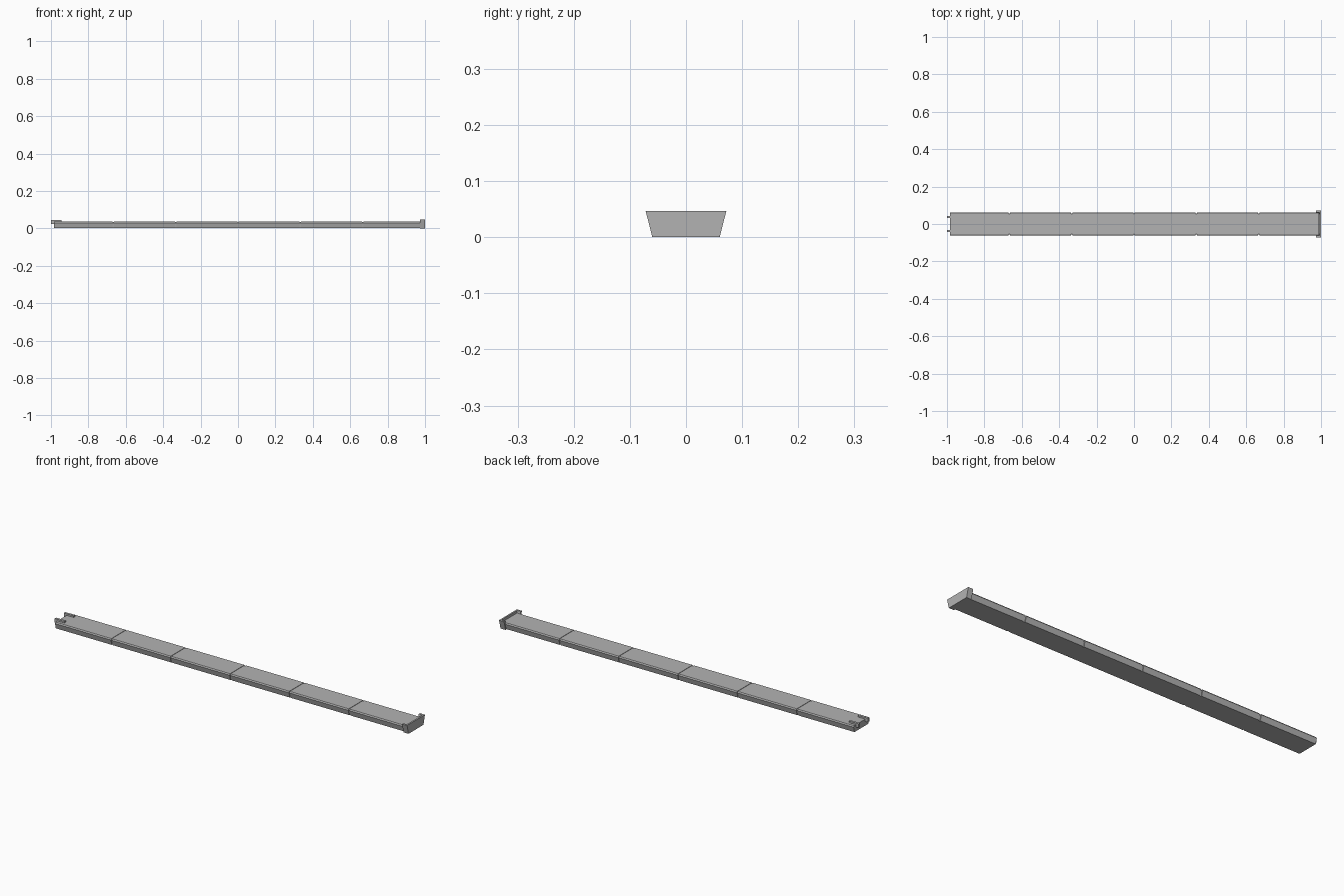
import bpy
import bmesh

cube = bpy.data.objects.get("Cube")
if cube:
    bpy.data.objects.remove(cube, do_unlink=True)

grey = bpy.data.materials.new("plain_grey")
grey.use_nodes = True
colour = (0.45, 0.45, 0.45, 1)
grey.diffuse_color = colour
grey.node_tree.nodes["Principled BSDF"].inputs["Base Color"].default_value = colour


def extrude_x(name, profile, x0, x1):
    """Extrude a (y, z) outline from x0 to x1."""
    bm = bmesh.new()
    ends = [[bm.verts.new((x, y, z)) for y, z in profile] for x in (x0, x1)]
    bm.faces.new(ends[0])
    bm.faces.new(ends[1])
    n = len(profile)
    for i in range(n):
        j = (i + 1) % n
        bm.faces.new((ends[0][i], ends[0][j], ends[1][j], ends[1][i]))
    bmesh.ops.recalc_face_normals(bm, faces=bm.faces)
    mesh = bpy.data.meshes.new(name)
    bm.to_mesh(mesh)
    bm.free()
    mesh.materials.append(grey)
    obj = bpy.data.objects.new(name, mesh)
    bpy.context.collection.objects.link(obj)
    return obj


def mirrored(half):
    """Complete a right-hand half outline across y = 0."""
    return half + [(-y, z) for y, z in reversed(half)]


def block(name, x0, x1, y, width, z0, z1):
    h = width / 2
    return extrude_x(name, [(y - h, z0), (y + h, z0), (y + h, z1), (y - h, z1)], x0, x1)


LEFT, RIGHT, GAP, BOTTOM = -0.985, 0.99, 0.004, 0.003

# Continuous core, seen only in the narrow joints
core = mirrored([(0.052, BOTTOM), (0.057, 0.029), (0.054, 0.034)])
extrude_x("beam_core", core, LEFT + 0.002, RIGHT)

# Six beam sections with tapered sides and chamfered top edges
section = mirrored([(0.055, BOTTOM), (0.062, 0.03), (0.058, 0.036)])
joints = [i / 3 for i in range(-2, 3)]
starts = [LEFT] + [x + GAP for x in joints]
stops = [x - GAP for x in joints] + [RIGHT]
for i, (a, b) in enumerate(zip(starts, stops)):
    extrude_x(f"beam_section_{i + 1}", section, a, b)

# Tapered end cap: plate, floor and two side wings
extrude_x("end_plate", mirrored([(0.06, 0), (0.072, 0.047)]), 0.992, 1)
extrude_x("end_floor", mirrored([(0.06, 0), (0.061, 0.004)]), 0.972, 0.993)
for side, label in ((1, "back"), (-1, "front")):
    wing = [(0.06, 0), (0.072, 0.047), (0.062, 0.047), (0.052, 0)]
    extrude_x(f"end_wing_{label}", [(side * y, z) for y, z in wing], 0.972, 0.993)

    # Hooks at the opposite end: a bar on top and a drop at the tip
    y = side * 0.037
    block(f"hook_bar_{label}", -1, -0.945, y, 0.012, 0.035, 0.044)
    block(f"hook_drop_{label}", -1, LEFT + 0.002, y, 0.012, 0.024, 0.037)
